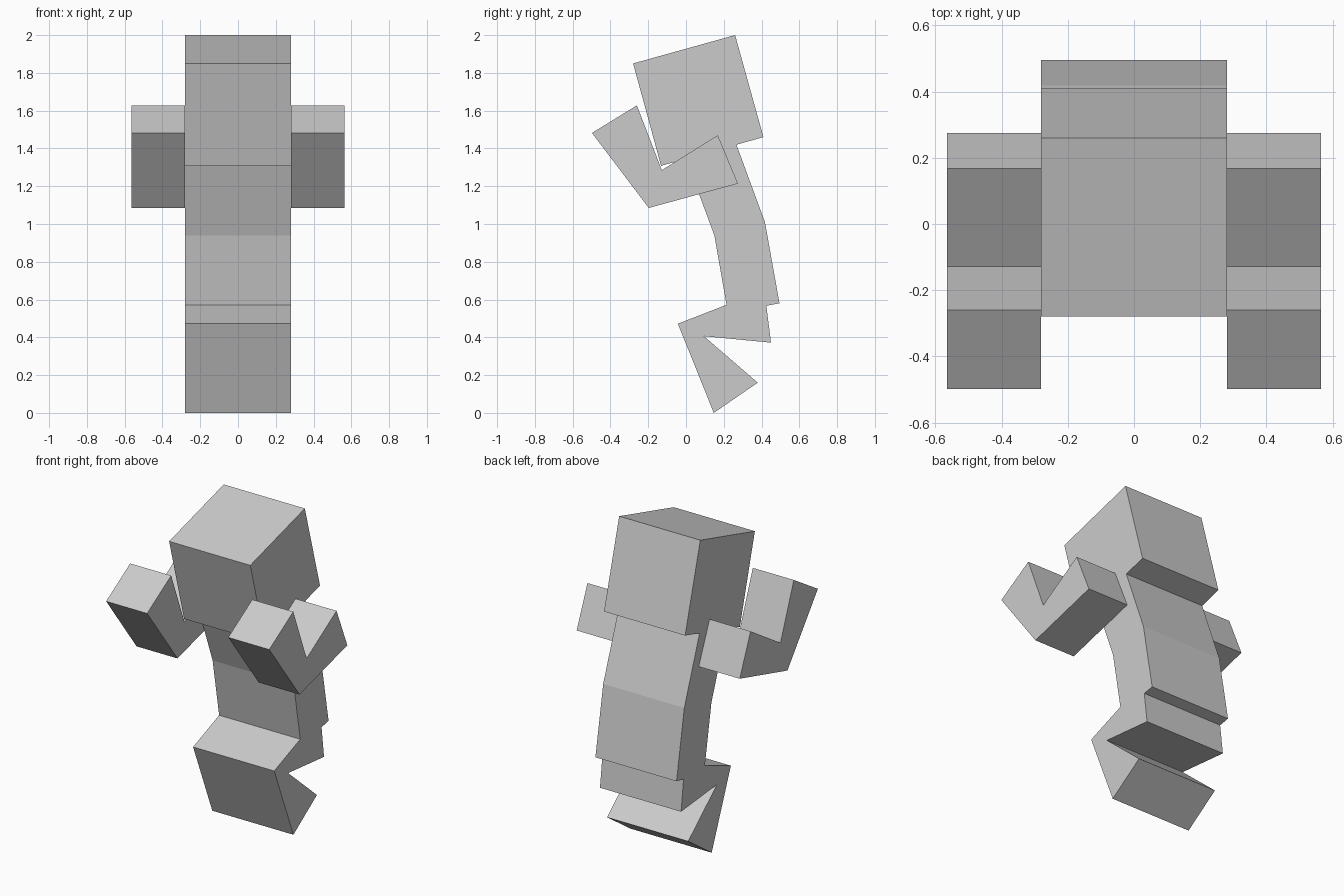
import bpy
import bmesh

cube = bpy.data.objects.get("Cube")
if cube:
    bpy.data.objects.remove(cube, do_unlink=True)

# Single plain grey for the whole figure
GREY = (0.6, 0.6, 0.6, 1.0)
grey = bpy.data.materials.new("plain grey")
grey.use_nodes = True
grey.diffuse_color = GREY
grey.node_tree.nodes["Principled BSDF"].inputs["Base Color"].default_value = GREY

HALF = 0.281   # half the body width, also the width of one limb


def extrude_profile(name, profile, x0, x1):
    """Extrude a closed side profile of (y, z) points from x0 to x1."""
    bm = bmesh.new()
    base = bm.faces.new([bm.verts.new((x0, y, z)) for y, z in profile])
    swept = bmesh.ops.extrude_face_region(bm, geom=[base])["geom"]
    moved = [v for v in swept if isinstance(v, bmesh.types.BMVert)]
    bmesh.ops.translate(bm, verts=moved, vec=(x1 - x0, 0, 0))
    bmesh.ops.recalc_face_normals(bm, faces=bm.faces)
    mesh = bpy.data.meshes.new(name)
    bm.to_mesh(mesh)
    bm.free()
    mesh.materials.append(grey)
    obj = bpy.data.objects.new(name, mesh)
    bpy.context.collection.objects.link(obj)
    return obj


def limb_pair(name, profile, x0, x1):
    """Build the same limb on both sides."""
    extrude_profile("left_" + name, profile, x0, x1)
    extrude_profile("right_" + name, profile, -x1, -x0)


# Tilted cube head
extrude_profile("head", [(-0.28, 1.85), (0.26, 2.0), (0.41, 1.46), (-0.132, 1.308)],
                -HALF, HALF)

# Torso, bent at the waist
extrude_profile("torso", [(0.0, 1.345), (0.15, 0.94), (0.222, 0.53),
                          (0.495, 0.58), (0.418, 1.01), (0.267, 1.42)],
                -HALF, HALF)

# Arms, folded up at the elbow
limb_pair("arm", [(-0.26, 1.628), (-0.498, 1.482), (-0.197, 1.085),
                  (0.275, 1.214), (0.168, 1.47), (-0.128, 1.285)],
          HALF, 2 * HALF + 0.003)

# Legs, folded back at the knee
limb_pair("leg", [(-0.043, 0.472), (0.415, 0.65), (0.45, 0.372),
                  (0.095, 0.406), (0.38, 0.16), (0.147, 0.0)],
          0.0, HALF)
